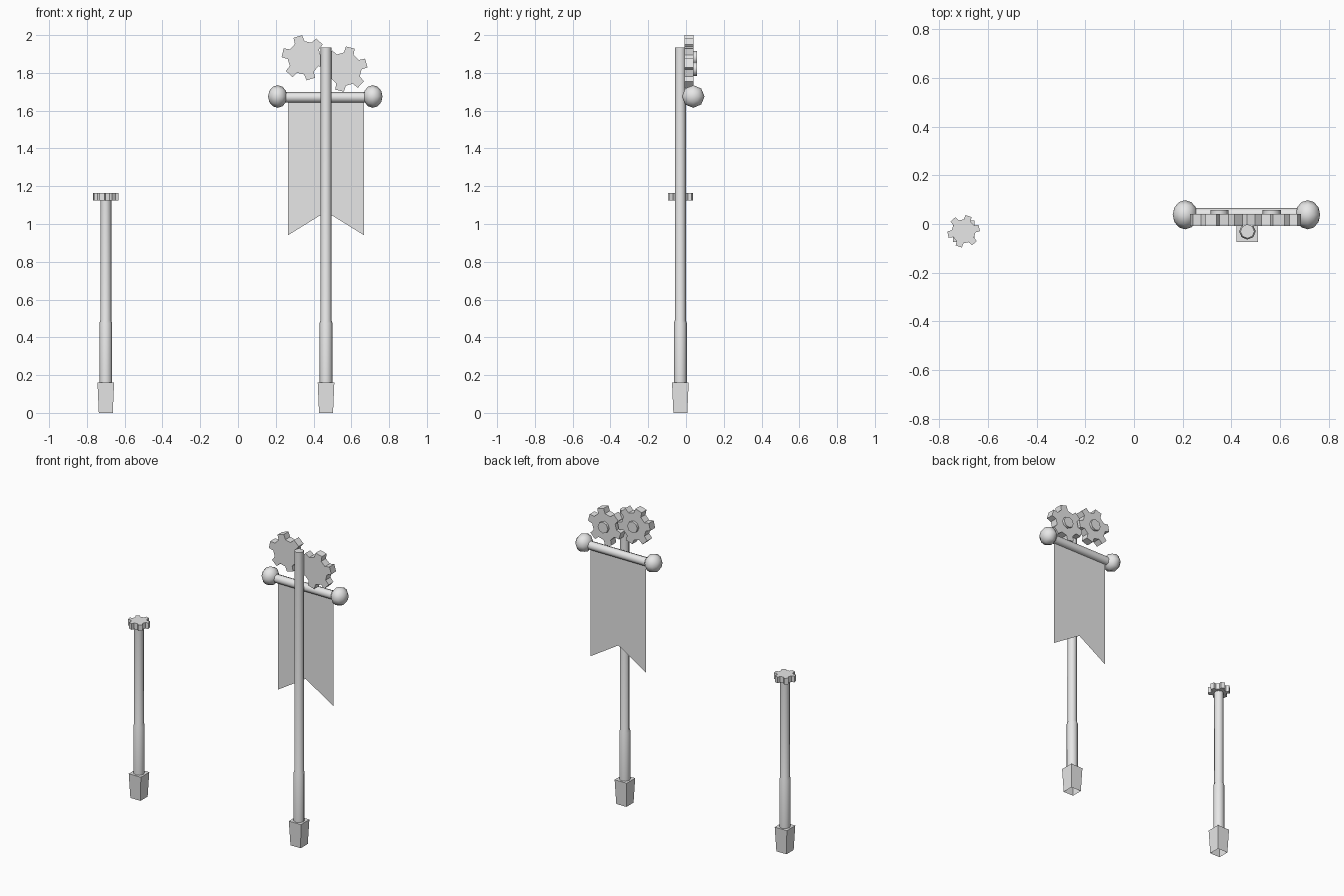
import bpy, bmesh, math
from mathutils import Matrix

if "Cube" in bpy.data.objects:
    bpy.data.objects.remove(bpy.data.objects["Cube"], do_unlink=True)

GREY = (0.8, 0.8, 0.8, 1.0)
mat = bpy.data.materials.new("plain_grey")
mat.use_nodes = True
mat.diffuse_color = GREY
mat.node_tree.nodes["Principled BSDF"].inputs["Base Color"].default_value = GREY

POST_Y = -0.03
BAR_Y = 0.038
FLAG_X = 0.466
ALONG_X = Matrix.Rotation(math.pi / 2, 4, "Y")
FACING_BACK = Matrix.Rotation(math.pi / 2, 4, "X")


def finish(name, bm, matrix=Matrix(), smooth=False, solid=True):
    bm.transform(matrix)
    if solid:
        bmesh.ops.recalc_face_normals(bm, faces=bm.faces)
    mesh = bpy.data.meshes.new(name)
    bm.to_mesh(mesh)
    bm.free()
    mesh.materials.append(mat)
    obj = bpy.data.objects.new(name, mesh)
    bpy.context.collection.objects.link(obj)
    if smooth:
        bpy.ops.object.select_all(action="DESELECT")
        obj.select_set(True)
        bpy.context.view_layer.objects.active = obj
        bpy.ops.object.shade_smooth_by_angle(angle=math.radians(50))
    return obj


def turned(name, profile, matrix, sides=8):
    """Stack of rings from (radius, height) pairs, capped at both ends."""
    bm = bmesh.new()
    rings = []
    for r, z in profile:
        rings.append([bm.verts.new((r * math.cos(a), r * math.sin(a), z))
                      for a in (math.tau * i / sides for i in range(sides))])
    for low, high in zip(rings, rings[1:]):
        for i in range(sides):
            j = (i + 1) % sides
            bm.faces.new((low[i], low[j], high[j], high[i]))
    bm.faces.new(rings[0][::-1])
    bm.faces.new(rings[-1])
    finish(name, bm, matrix, smooth=True)


def gear(name, outer, root, depth, phase, matrix, teeth=6):
    """Flat gear with tapered teeth, extruded along its axis."""
    bm = bmesh.new()
    step = math.tau / teeth
    verts = []
    for t in range(teeth):
        mid = math.radians(phase) + t * step
        for r, off in ((root, -0.29), (outer, -0.19), (outer, 0.19), (root, 0.29)):
            a = mid + off * step
            verts.append(bm.verts.new((r * math.cos(a), r * math.sin(a), 0)))
    face = bm.faces.new(verts)
    out = bmesh.ops.extrude_face_region(bm, geom=[face])
    moved = [v for v in out["geom"] if isinstance(v, bmesh.types.BMVert)]
    bmesh.ops.translate(bm, verts=moved, vec=(0, 0, depth))
    finish(name, bm, matrix)


def post(prefix, x, top):
    # Tapered foot, open underneath
    bm = bmesh.new()
    bmesh.ops.create_cube(bm, size=1)
    for v in bm.verts:
        half = 0.044 if v.co.z > 0 else 0.037
        v.co.x = math.copysign(half, v.co.x)
        v.co.y = math.copysign(half, v.co.y)
        v.co.z = 0.16 if v.co.z > 0 else 0
    bm.normal_update()
    under = [f for f in bm.faces if f.normal.z < -0.9]
    bmesh.ops.delete(bm, geom=under, context="FACES_ONLY")
    finish(prefix + "_foot", bm, Matrix.Translation((x, POST_Y, 0)), solid=False)
    # Thick lower sleeve stepping in to the shaft
    turned(prefix + "_shaft",
           [(0.034, 0.15), (0.034, 0.475), (0.029, 0.49), (0.029, top)],
           Matrix.Translation((x, POST_Y, 0)))


# Short post with a flat gear on top
post("short_post", -0.70, 1.13)
gear("short_post_gear", 0.067, 0.049, 0.04, 12,
     Matrix.Translation((-0.70, POST_Y, 1.125)))

# Tall banner post
post("banner_post", FLAG_X, 1.935)

# Crossbar with a ball on each end
turned("crossbar", [(0.028, -0.25), (0.028, 0.25)],
       Matrix.Translation((FLAG_X - 0.004, BAR_Y, 1.67)) @ ALONG_X)
for side, x in (("right", 0.21), ("left", 0.714)):
    bm = bmesh.new()
    bmesh.ops.create_uvsphere(bm, u_segments=8, v_segments=6, radius=0.06)
    squash = Matrix.Diagonal((1, 1, 0.85, 1))
    finish("crossbar_ball_" + side, bm,
           Matrix.Translation((x, BAR_Y, 1.675)) @ ALONG_X @ squash, smooth=True)

# Swallow-tailed banner cloth
bm = bmesh.new()
outline = [(-0.202, 1.67), (-0.202, 0.94), (0, 1.065), (0.202, 0.94), (0.202, 1.67)]
bm.faces.new([bm.verts.new((FLAG_X + x, BAR_Y, z)) for x, z in outline])
finish("banner_cloth", bm, solid=False)

# Pair of meshing gears behind the post top, with raised hubs at the back
for side, x, z, phase in (("right", 0.351, 1.88, 47), ("left", 0.566, 1.82, 16)):
    place = Matrix.Translation((x, 0.041, z)) @ FACING_BACK
    gear("banner_gear_" + side, 0.12, 0.088, 0.05, phase, place)
    turned("banner_gear_hub_" + side, [(0.037, -0.016), (0.037, 0.01)], place)
